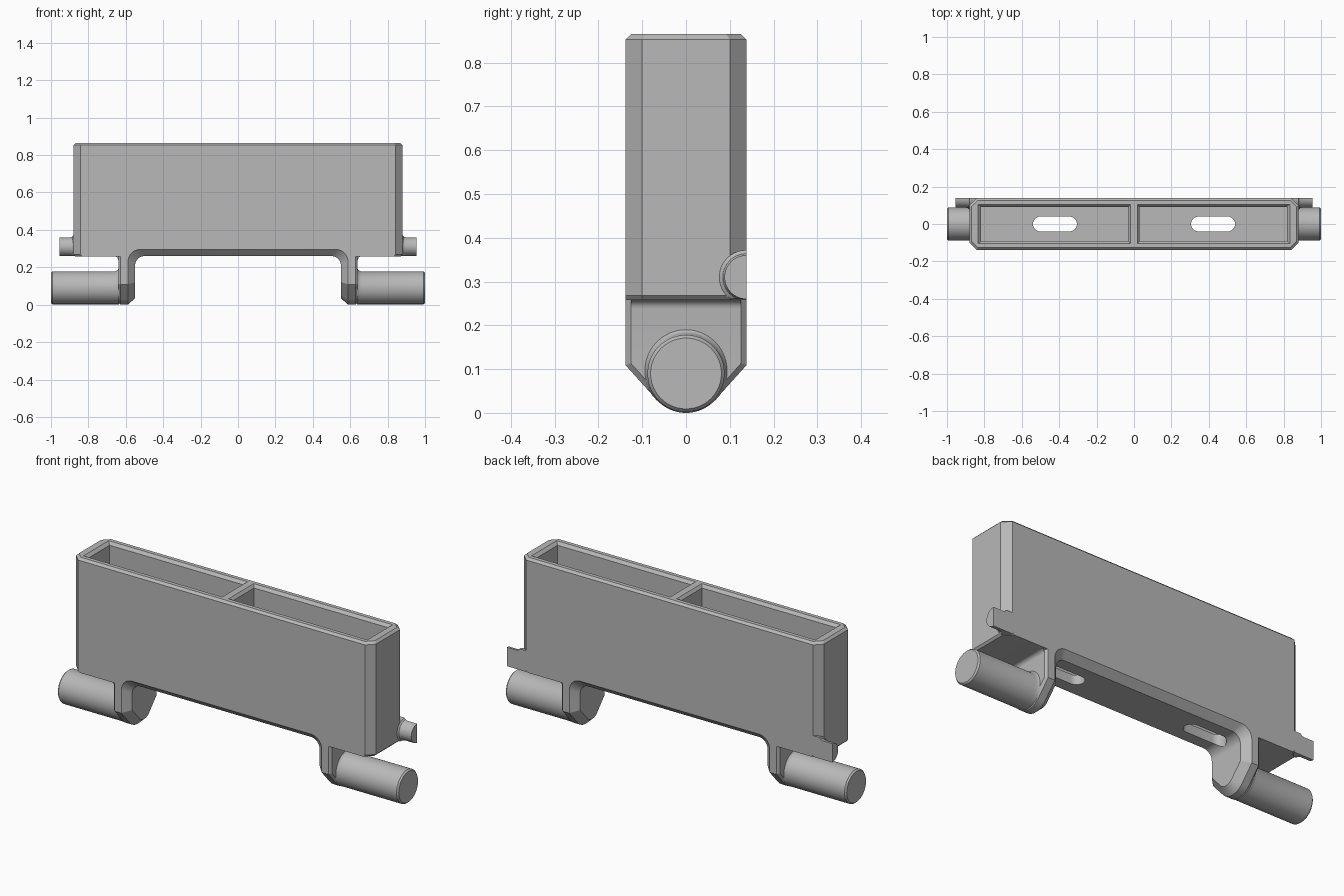
import bpy, bmesh
from math import sin, cos, tan, pi, radians

cube = bpy.data.objects.get("Cube")
if cube:
    bpy.data.objects.remove(cube, do_unlink=True)

grey = bpy.data.materials.new("mid_grey")
grey.use_nodes = True
grey.diffuse_color = (0.48, 0.48, 0.48, 1)
grey.node_tree.nodes["Principled BSDF"].inputs["Base Color"].default_value = (0.48, 0.48, 0.48, 1)


def loft(name, rings):
    """Solid through a list of equal-length point rings, capped at both ends."""
    bm = bmesh.new()
    rows = [[bm.verts.new(p) for p in ring] for ring in rings]
    n = len(rows[0])
    for a, b in zip(rows, rows[1:]):
        for i in range(n):
            j = (i + 1) % n
            bm.faces.new((a[i], a[j], b[j], b[i]))
    bm.faces.new(rows[0])
    bm.faces.new(rows[-1])
    bmesh.ops.recalc_face_normals(bm, faces=bm.faces)
    mesh = bpy.data.meshes.new(name)
    bm.to_mesh(mesh)
    bm.free()
    mesh.materials.append(grey)
    ob = bpy.data.objects.new(name, mesh)
    bpy.context.collection.objects.link(ob)
    return ob


def activate(ob):
    bpy.ops.object.select_all(action='DESELECT')
    ob.select_set(True)
    bpy.context.view_layer.objects.active = ob


def combine(ob, other, op):
    """Apply a boolean and discard the helper."""
    mod = ob.modifiers.new("boolean", 'BOOLEAN')
    mod.operation, mod.object, mod.solver = op, other, 'EXACT'
    activate(ob)
    bpy.ops.object.modifier_apply(modifier=mod.name)
    bpy.data.objects.remove(other, do_unlink=True)


def arc(cx, cy, r, a0, a1, n=12):
    return [(cx + r * cos(a0 + (a1 - a0) * i / n), cy + r * sin(a0 + (a1 - a0) * i / n))
            for i in range(n + 1)]


def octagon(hx, hy, c, z):
    quarter = [(hx, hy - c), (hx - c, hy)]
    half = quarter + [(-x, y) for x, y in reversed(quarter)]
    return [(x, y, z) for x, y in half + [(-x, -y) for x, y in half]]


def rect(x0, x1, hy, z):
    return [(x0, -hy, z), (x1, -hy, z), (x1, hy, z), (x0, hy, z)]


def leg_section(x, r, hy):
    """Straight sides tapering tangentially into a round foot."""
    a = radians(48)
    ty, tz = r * sin(a), 0.09 - r * cos(a)
    corner = tz + (hy - ty) * tan(a)
    foot = arc(0, 0.09, r, -pi / 2 - a, -pi / 2 + a, 20)
    pts = [(-hy, 0.32), (-hy, corner)] + foot + [(hy, corner), (hy, 0.32)]
    return [(x, y, z) for y, z in pts]


# Main housing with chamfered corners and rim
body = loft("housing", [octagon(0.87, 0.138, 0.038, 0.258), octagon(0.88, 0.138, 0.038, 0.268),
                        octagon(0.88, 0.138, 0.038, 0.853), octagon(0.868, 0.126, 0.034, 0.865)])
combine(body, loft("bridge", [rect(-0.6, 0.6, 0.138, 0.2), rect(-0.6, 0.6, 0.138, 0.32)]), 'UNION')

# Legs, with a small fillet under the housing on the outer side
for s in (-1, 1):
    leg = loft("leg", [leg_section(s * 0.545, 0.05, 0.138), leg_section(s * 0.588, 0.09, 0.138),
                       leg_section(s * 0.628, 0.09, 0.138), leg_section(s * 0.64, 0.078, 0.126)])
    combine(body, leg, 'UNION')
    curve = [(0.62, 0.28), (0.62, 0.238)] + arc(0.66, 0.238, 0.02, pi, pi / 2, 6) + [(0.66, 0.28)]
    fillet = loft("fillet", [[(s * x, y, z) for x, z in curve] for y in (-0.126, 0.126)])
    combine(body, fillet, 'UNION')


# Arch between the legs, chamfered toward front and back
def arch_section(y, hx, top, r):
    pts = [(-hx, -0.1), (hx, -0.1)] + arc(hx - r, top - r, r, 0, pi / 2)
    pts += arc(r - hx, top - r, r, pi / 2, pi)
    return [(x, y, z) for x, z in pts]


inner, outer = (0.55, 0.26, 0.05), (0.592, 0.299, 0.065)
combine(body, loft("arch", [arch_section(-0.142, *outer), arch_section(-0.102, *inner),
                            arch_section(0.102, *inner), arch_section(0.142, *outer)]), 'DIFFERENCE')

# Two open pockets, each with a slot through the floor
for s in (-1, 1):
    pocket = loft("pocket", [rect(s * 0.03, s * 0.818, 0.092, 0.31), rect(s * 0.03, s * 0.818, 0.092, 0.85),
                             rect(s * 0.016, s * 0.836, 0.108, 0.868)])
    combine(body, pocket, 'DIFFERENCE')
    ends = arc(0.5, 0, 0.04, -pi / 2, pi / 2) + arc(0.345, 0, 0.04, pi / 2, 3 * pi / 2)
    slot = loft("slot", [[(s * x, y, z) for x, y in ends] for z in (0.2, 0.4)])
    combine(body, slot, 'DIFFERENCE')

parts = [body]
for s, side in ((-1, "right"), (1, "left")):
    # Round pivot pin with a flared root and eased end
    rings = []
    for x, r, cz in ((0.635, 0.097, 0.099), (0.645, 0.091, 0.093), (0.658, 0.088, 0.09),
                     (0.992, 0.088, 0.09), (1.0, 0.081, 0.09)):
        rings.append([(s * x, y, z) for y, z in arc(0, cz, r, 0, 2 * pi, 48)[:-1]])
    parts.append(loft(side + "_pin", rings))

    # Half-round tab flush with the back
    rings = []
    for x, r in ((0.842, 0.062), (0.88, 0.062), (0.886, 0.054), (0.898, 0.05), (0.955, 0.05)):
        rings.append([(s * x, y, max(z, 0.26)) for y, z in arc(0.138, 0.31, r, pi / 2, 3 * pi / 2, 20)])
    parts.append(loft(side + "_tab", rings))

for ob in parts:
    activate(ob)
    bpy.ops.object.shade_smooth_by_angle(angle=radians(25))
